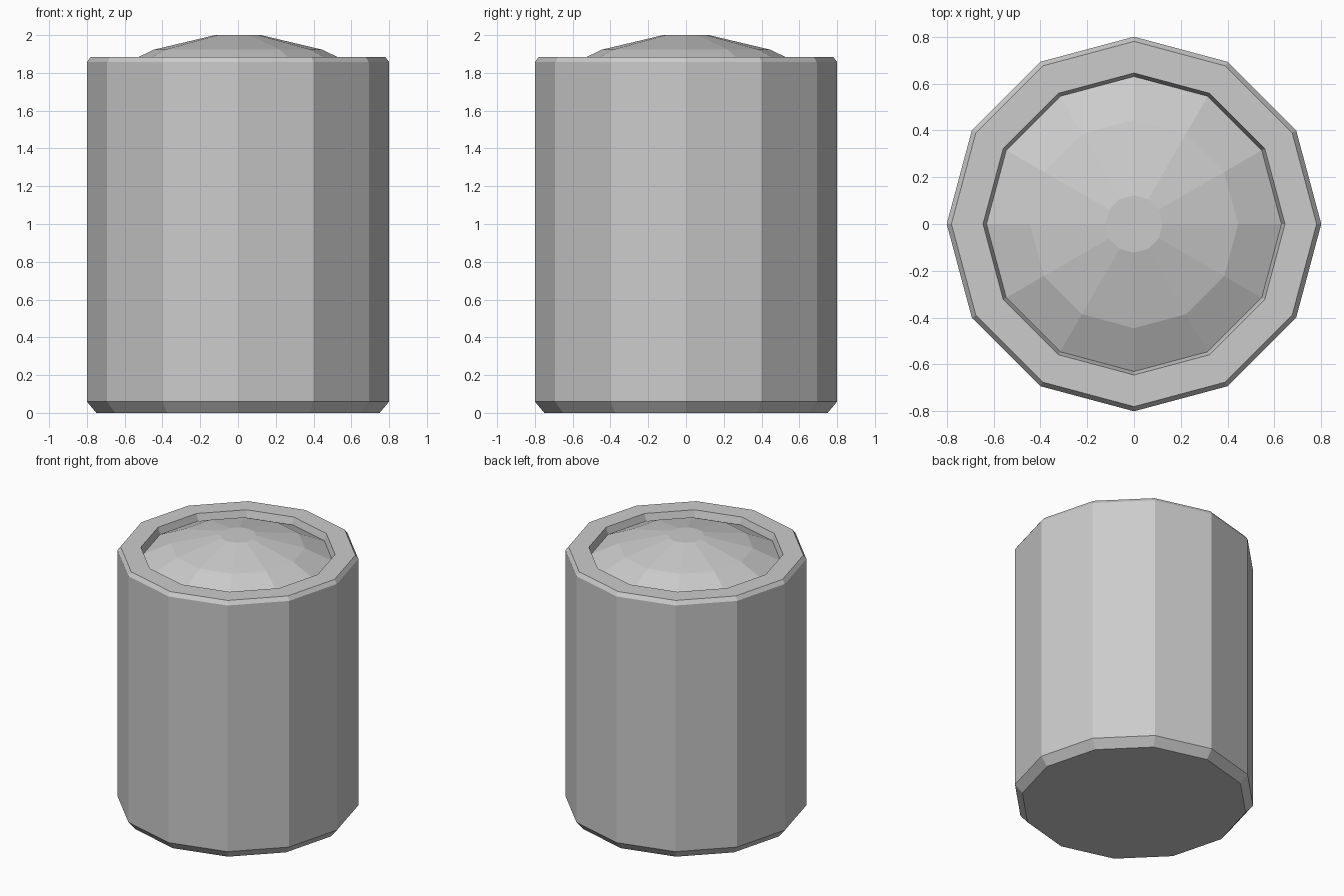
import bpy, bmesh, math

if "Cube" in bpy.data.objects:
    bpy.data.objects.remove(bpy.data.objects["Cube"])

SIDES = 12

# Radius / height profile from the base up over the rim to the domed lid
PROFILE = [
    (0.75, 0.0), (0.80, 0.06),        # bottom chamfer
    (0.80, 1.857), (0.78, 1.885),     # wall and top chamfer
    (0.645, 1.885), (0.63, 1.835),    # flat rim and recess wall
    (0.445, 1.923), (0.122, 2.0),     # shallow dome
]


def lathe(name, profile):
    bm = bmesh.new()
    rings = []
    for r, z in profile:
        rings.append([bm.verts.new((r * math.cos(math.tau * i / SIDES),
                                    r * math.sin(math.tau * i / SIDES), z))
                      for i in range(SIDES)])
    for a, b in zip(rings, rings[1:]):
        for i in range(SIDES):
            j = (i + 1) % SIDES
            bm.faces.new((a[i], a[j], b[j], b[i]))
    # Flat caps at the base and the dome top
    bm.faces.new(rings[0][::-1])
    bm.faces.new(rings[-1])
    mesh = bpy.data.meshes.new(name)
    bm.to_mesh(mesh)
    bm.free()
    obj = bpy.data.objects.new(name, mesh)
    bpy.context.collection.objects.link(obj)
    return obj


# Closed drum with recessed domed top
lathe("drum_body", PROFILE)
